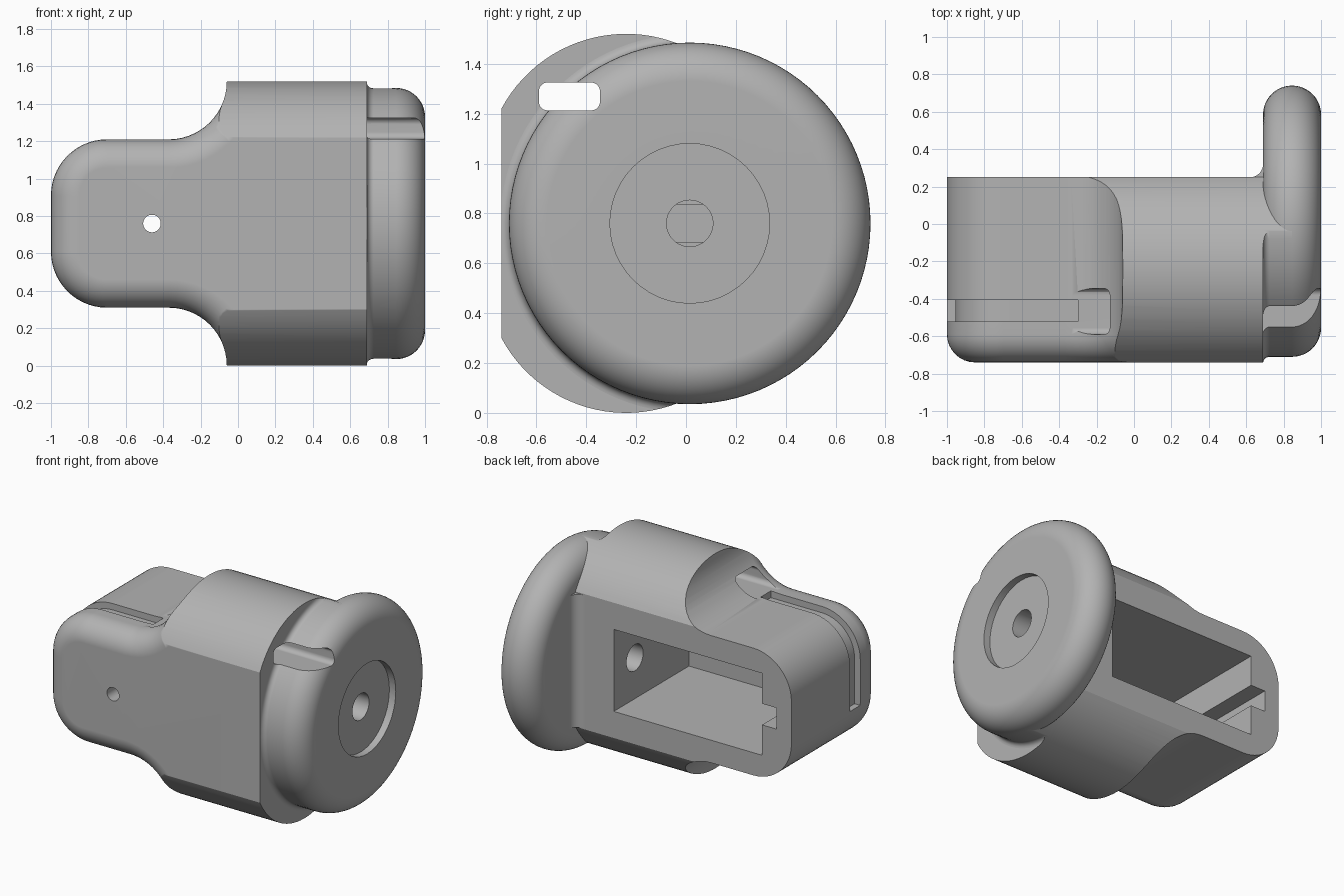
import bpy, bmesh, math
from mathutils import Matrix

cube = bpy.data.objects.get("Cube")
if cube:
    bpy.data.objects.remove(cube, do_unlink=True)

grey = bpy.data.materials.new("plain grey")
grey.use_nodes = True
grey.diffuse_color = (0.45, 0.45, 0.45, 1)
grey.node_tree.nodes["Principled BSDF"].inputs["Base Color"].default_value = (0.45, 0.45, 0.45, 1)

MID = 0.76             # height of the main axis
DISC_Y = 0.015         # centre of the round flange
FRONT, BACK, END = -0.74, 0.25, 0.69


def arc(cx, cy, r, a0, a1, n=14):
    angles = [math.radians(a0 + (a1 - a0) * i / n) for i in range(n + 1)]
    return [(cx + r * math.cos(a), cy + r * math.sin(a)) for a in angles]


def mirrored(upper):
    """Close an upper outline with its reflection below the main axis."""
    return upper + [(a, 2 * MID - z) for a, z in reversed(upper)]


def finish(name, bm):
    bmesh.ops.recalc_face_normals(bm, faces=bm.faces)
    mesh = bpy.data.meshes.new(name)
    bm.to_mesh(mesh)
    bm.free()
    mesh.materials.append(grey)
    obj = bpy.data.objects.new(name, mesh)
    bpy.context.collection.objects.link(obj)
    return obj


def prism(name, points, axis, lo, hi, round_front=0):
    """Extrude an outline: (y, z) along X, or (x, z) along Y."""
    bm = bmesh.new()
    place = (lambda a, z, d: (d, a, z)) if axis == "X" else (lambda a, z, d: (a, d, z))
    face = bm.faces.new([bm.verts.new(place(a, z, lo)) for a, z in points])
    moved = bmesh.ops.extrude_face_region(bm, geom=[face])["geom"]
    for v in moved:
        if isinstance(v, bmesh.types.BMVert):
            v.co["XY".index(axis)] = hi
    bmesh.ops.recalc_face_normals(bm, faces=bm.faces)
    if round_front:
        rim = [e for e in bm.edges
               if all(abs(v.co.y - lo) < 1e-5 and v.co.x < -0.05 for v in e.verts)]
        bmesh.ops.bevel(bm, geom=rim, offset=round_front, segments=8, profile=0.5,
                        affect="EDGES", clamp_overlap=False)
    return finish(name, bm)


def box(name, x0, x1, y0, y1, z0, z1):
    return prism(name, [(x0, z0), (x1, z0), (x1, z1), (x0, z1)], "Y", y0, y1)


def revolve(name, profile, steps=96):
    """Turn an (x, radius) profile about the flange axis."""
    bm = bmesh.new()
    verts = [bm.verts.new((x, DISC_Y, MID + r)) for x, r in profile]
    edges = [bm.edges.new(pair) for pair in zip(verts, verts[1:])]
    bmesh.ops.spin(bm, geom=verts + edges, cent=(0, DISC_Y, MID), axis=(1, 0, 0),
                   angle=math.tau, steps=steps, use_duplicate=False)
    bmesh.ops.remove_doubles(bm, verts=bm.verts, dist=1e-4)
    return finish(name, bm)


def cylinder(name, r, centre, axis, length):
    bm = bmesh.new()
    turn = Matrix.Rotation(math.pi / 2, 4, "Y" if axis == "X" else "X")
    bmesh.ops.create_cone(bm, cap_ends=True, segments=48, radius1=r, radius2=r,
                          depth=length, matrix=Matrix.Translation(centre) @ turn)
    return finish(name, bm)


def combine(obj, others, operation):
    for other in others:
        mod = obj.modifiers.new("cut", "BOOLEAN")
        mod.operation, mod.solver, mod.object = operation, "EXACT", other
        graph = bpy.context.evaluated_depsgraph_get()
        mesh = bpy.data.meshes.new_from_object(obj.evaluated_get(graph))
        obj.modifiers.clear()
        obj.data = mesh


# Side outline: rounded nose, neck, then a flare up to the barrel
side = mirrored(arc(-0.7, 0.91, 0.3, 180, 90) + arc(-0.37, 1.52, 0.31, 270, 360)
                + [(-0.06, 1.7), (END, 1.7)])
housing = prism("housing", side, "Y", FRONT, BACK, round_front=0.15)

# Barrel section: flat front and back, bulging top and bottom
section = mirrored(arc(-0.24, 0.953, 0.567, 151.9, 30.2, 32))
barrel = prism("barrel_section", section, "X", -1.2, END + 0.2)
combine(housing, [barrel], "INTERSECT")

# Round flange with a fully rounded rim
rim = arc(0.845, 0.57, 0.155, 180, 0, 24)
flange = revolve("flange", [(END, 0)] + rim + [(1, 0)])

# Collar that blends the barrel end into the rim
collar = revolve("collar", [(END, 0)] + arc(0.725, 0.76, 0.035, 180, 270, 6)
                 + [(0.845, 0.725), (0.845, 0)])
combine(collar, [barrel], "INTERSECT")

# Concave strip between the back face and the flange
strip = prism("back_fillet",
              [(x, y) for x, y in arc(0.62, 0.32, 0.07, 270, 360, 8)] + [(END, BACK)],
              "Y", 0, 1)
for v in strip.data.vertices:
    x, t, y = v.co
    v.co = (x, y, 0.29 + 0.94 * t)
strip.data.flip_normals()

# Cutters: cavity, groove in its end wall, screw hole, bore and recess
cavity = box("cavity_cutter", -0.77, 0.39, -0.59, 0.5, 0.47, 1.05)
key = box("key_cutter", -0.885, -0.7, -0.59, 0.5, 0.685, 0.835)
screw = cylinder("screw_cutter", 0.047, (-0.46, -0.7, MID), "Y", 0.4)
bore = cylinder("bore_cutter", 0.093, (0.7, DISC_Y, MID), "X", 0.8)
recess = cylinder("recess_cutter", 0.32, (1.05, DISC_Y, MID), "X", 0.2)

# Rounded tunnel that runs from the flare out through the flange
y0, y1, z0, z1, r = -0.59, -0.345, 1.213, 1.325, 0.035
slot = (arc(y1 - r, z1 - r, r, 0, 90, 6) + arc(y0 + r, z1 - r, r, 90, 180, 6)
        + arc(y0 + r, z0 + r, r, 180, 270, 6) + arc(y1 - r, z0 + r, r, 270, 360, 6))
tunnel = prism("tunnel_cutter", slot, "X", -0.36, 1.2)

# Shallow channel along the neck top and down the nose
channel = prism("channel_cutter",
                [(-1.05, 0.59)] + arc(-0.7, 0.91, 0.35, 180, 90) + [(-0.3, 1.26), (-0.3, 1.165)]
                + arc(-0.7, 0.91, 0.255, 90, 180) + [(-0.955, 0.59)],
                "Y", -0.52, -0.405)

combine(housing, [cavity, key, screw, bore, tunnel, channel], "DIFFERENCE")
combine(flange, [recess, bore, tunnel], "DIFFERENCE")
combine(collar, [bore, tunnel], "DIFFERENCE")

for helper in (barrel, cavity, key, screw, bore, recess, tunnel, channel):
    bpy.data.objects.remove(helper, do_unlink=True)

# Smooth the curved surfaces, keep real edges sharp
for part in (housing, flange, collar, strip):
    bpy.ops.object.select_all(action="DESELECT")
    part.select_set(True)
    bpy.context.view_layer.objects.active = part
    bpy.ops.object.shade_smooth_by_angle(angle=math.radians(30))
    part.modifiers.new("even_shading", "WEIGHTED_NORMAL").keep_sharp = True
